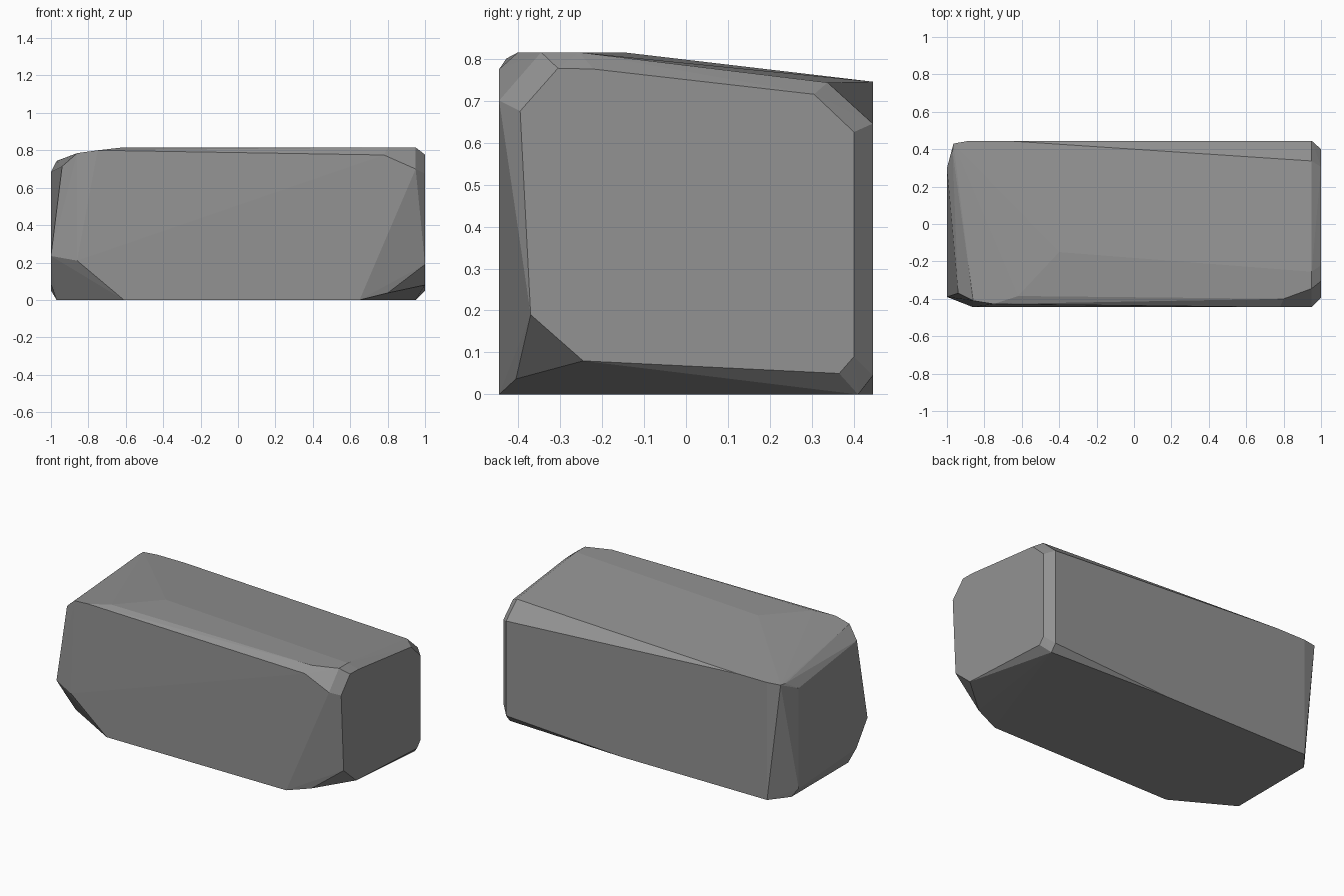
import bpy, bmesh, math

if "Cube" in bpy.data.objects:
    bpy.data.objects.remove(bpy.data.objects["Cube"])

# Corner points of the chipped stone block, grouped by the face they lie on
L, W, H = 1.0, 0.445, 0.815          # half length, half width, height

# right end (y, z) at x = L
right_end = [(-.395, .675), (-.305, .777), (-.22, .775), (.305, .715), (.40, .625),
             (.40, .09), (.365, .05), (-.245, .08), (-.37, .19)]
# left end (y, z) at x = -L
left_end = [(.30, .685), (-.39, .235), (-.28, .085), (.30, .05)]
# front (x, z) at y = -W
front = [(-.86, .21), (-.61, 0), (.65, 0), (.95, .70), (.78, .775)]
# back (x, z) at y = W
back = [(.95, .645), (.95, .045), (.14, 0), (-.88, 0), (-.88, .745), (-.68, .745)]
# flat part of the top (x, y) at z = H
top = [(-.40, -.15), (.95, -.255), (.95, -.345), (.80, -.40), (-.62, -.385)]
# extra underside corners (x, y) at z = 0
under = [(.95, .41), (-.97, .33), (-.97, -.24)]
# worn corners lying between the main faces
chips = [(.80, -.405, .037), (.95, .337, .743), (-.75, -.428, .80), (-.86, -.41, .785),
         (-.94, -.37, .715), (-.97, .39, .742), (-.965, .43, .745)]

points = ([(L, y, z) for y, z in right_end] + [(-L, y, z) for y, z in left_end]
          + [(x, -W, z) for x, z in front] + [(x, W, z) for x, z in back]
          + [(x, y, H) for x, y in top] + [(x, y, 0) for x, y in under] + chips)

# Wrap the corners in a hull and merge the nearly flat triangles
bm = bmesh.new()
for p in points:
    bm.verts.new(p)
hull = bmesh.ops.convex_hull(bm, input=bm.verts[:])
bmesh.ops.delete(bm, geom=[v for v in bm.verts if not v.link_faces], context='VERTS')
bmesh.ops.dissolve_limit(bm, angle_limit=math.radians(1), verts=bm.verts[:], edges=bm.edges[:])
bmesh.ops.recalc_face_normals(bm, faces=bm.faces[:])

mesh = bpy.data.meshes.new("stone_block")
bm.to_mesh(mesh)
bm.free()

stone = bpy.data.materials.new("stone grey")
stone.diffuse_color = (.29, .29, .29, 1)
stone.use_nodes = True
stone.node_tree.nodes["Principled BSDF"].inputs["Base Color"].default_value = stone.diffuse_color
mesh.materials.append(stone)
bpy.context.collection.objects.link(bpy.data.objects.new("stone_block", mesh))
